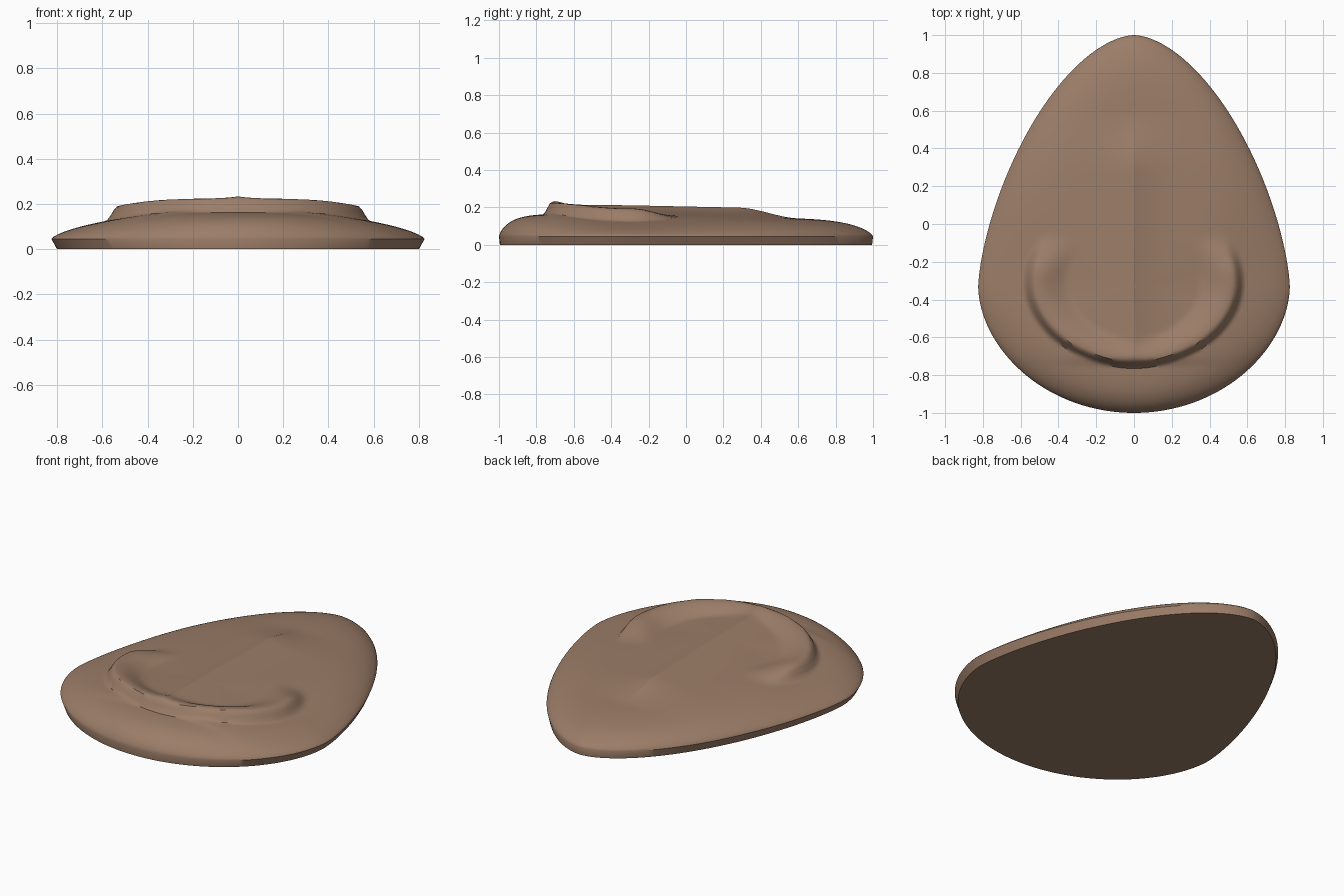
import bpy, bmesh, math

cube = bpy.data.objects.get("Cube")
if cube:
    bpy.data.objects.remove(cube, do_unlink=True)

SEGMENTS, RINGS = 144, 56
WIDE_Y, HALF_WIDTH, RIM_Z = -0.33, 0.825, 0.045


def smooth(a, b, v):
    t = max(0.0, min(1.0, (v - a) / (b - a)))
    return t * t * (3 - 2 * t)


def outline(angle):
    """Egg outline: blunt at the front, tapered at the back."""
    s, c = math.sin(angle), math.cos(angle)
    t = min(1.0, abs(s))
    if s < 0:
        x, y = (1 - t ** 1.85) ** 0.5, WIDE_Y - 0.67 * t
    else:
        x, y = (1 - t ** 1.5) ** 0.58, WIDE_Y + 1.33 * t
    return math.copysign(HALF_WIDTH * x, c), y


def height(x, y, s):
    """Dome, with a raised long ridge and a curved front ridge."""
    dx, dy = x, y - WIDE_Y
    steep = dy * dy / (dx * dx + dy * dy + 1e-9)
    power = 2.4 + 5.6 * steep
    crown = 0.165 - 0.02 * smooth(-0.7, 0.7, y)
    rise = max(0.0, 1 - s ** power) ** 0.7
    dome = RIM_Z + (crown - RIM_Z) * rise
    # Long central ridge
    length = smooth(-0.76, -0.7, y) * (1 - smooth(0.28, 0.6, y))
    spine = 0.05 * length * math.exp(-abs(x) / 0.16)
    # Curved ridge: steep outside, gentle inside, fading at its ends
    q = math.hypot(x / 0.53, (y + 0.3) / 0.42)
    shape = smooth(0.6, 0.98, q) * (1 - smooth(1.0, 1.11, q))
    fade = 1 - smooth(-0.28, -0.03, y)
    curl = 0.06 * shape * fade
    return dome + (spine ** 3 + curl ** 3) ** (1 / 3)


# Shell built from concentric rings
bm = bmesh.new()
rim = [outline(2 * math.pi * i / SEGMENTS) for i in range(SEGMENTS)]
center = bm.verts.new((0, WIDE_Y, height(0, WIDE_Y, 0)))
rings = []
for k in range(1, RINGS + 1):
    s = 1 - (1 - k / RINGS) ** 1.3
    ring = []
    for rx, ry in rim:
        x, y = rx * s, WIDE_Y + (ry - WIDE_Y) * s
        ring.append(bm.verts.new((x, y, height(x, y, s))))
    rings.append(ring)
# Undercut rim down to the flat base
rings.append([bm.verts.new((x * 0.97, y * 0.995, 0)) for x, y in rim])

for i in range(SEGMENTS):
    j = (i + 1) % SEGMENTS
    bm.faces.new((center, rings[0][i], rings[0][j]))
    for inner, outer in zip(rings, rings[1:]):
        bm.faces.new((inner[i], outer[i], outer[j], inner[j]))
bm.faces.new(list(reversed(rings[-1])))
bmesh.ops.recalc_face_normals(bm, faces=bm.faces)

mesh = bpy.data.meshes.new("carved_plaque")
bm.to_mesh(mesh)
bm.free()
plaque = bpy.data.objects.new("carved_plaque", mesh)
bpy.context.collection.objects.link(plaque)

# Clay brown material
color = (0.33, 0.205, 0.138, 1)
mat = bpy.data.materials.new("clay_brown")
mat.use_nodes = True
mat.diffuse_color = color
bsdf = mat.node_tree.nodes["Principled BSDF"]
bsdf.inputs["Base Color"].default_value = color
bsdf.inputs["Roughness"].default_value = 0.8
mesh.materials.append(mat)

bpy.ops.object.select_all(action="DESELECT")
plaque.select_set(True)
bpy.context.view_layer.objects.active = plaque
bpy.ops.object.shade_smooth_by_angle(angle=math.radians(40))
